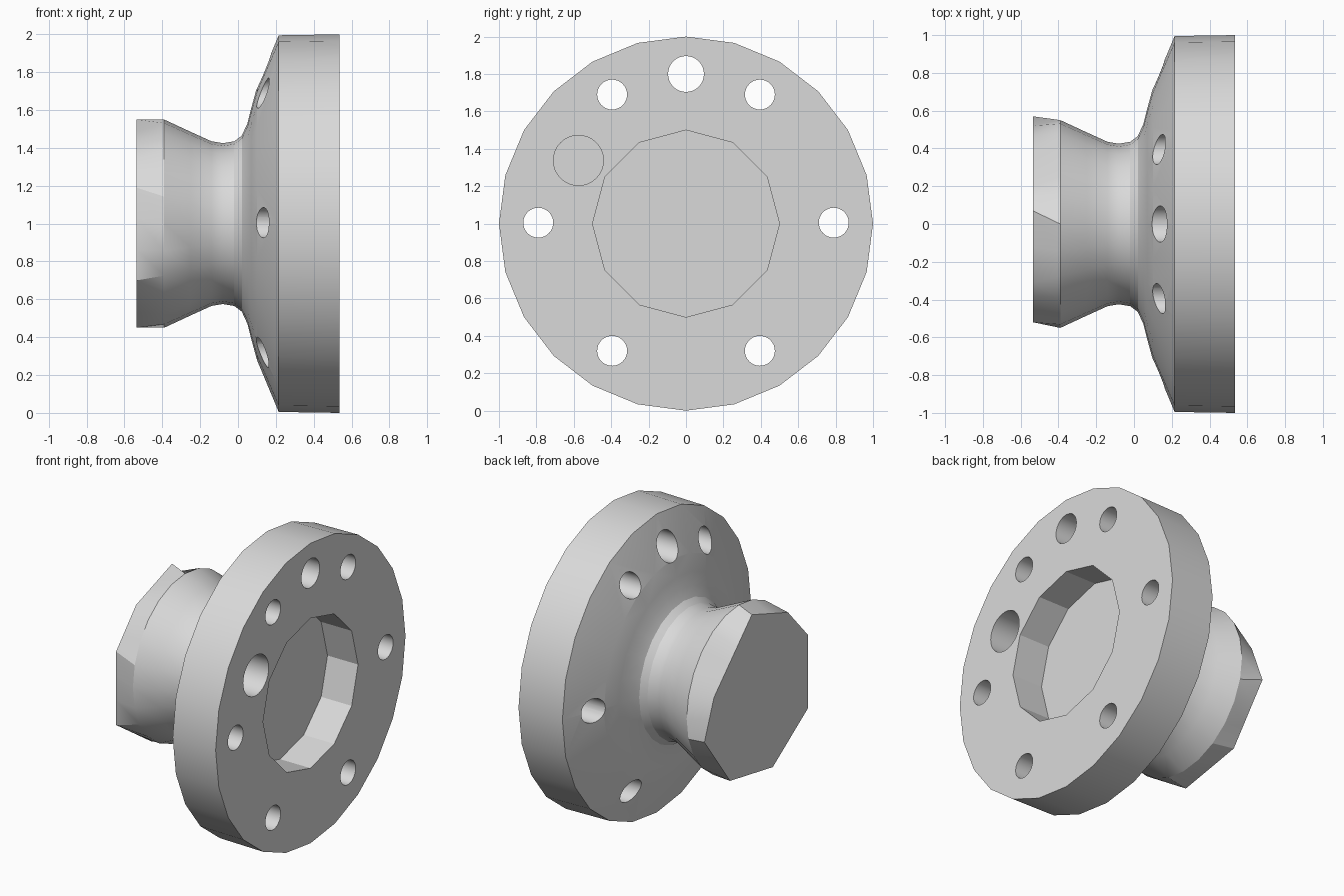
import bpy, bmesh, math
from mathutils import Vector, Matrix

if "Cube" in bpy.data.objects:
    bpy.data.objects.remove(bpy.data.objects["Cube"], do_unlink=True)

SIDES = 24
FRONT = 0.535

grey = bpy.data.materials.new("plain grey")
grey.use_nodes = True
grey.diffuse_color = (0.7, 0.7, 0.7, 1)
grey.node_tree.nodes["Principled BSDF"].inputs["Base Color"].default_value = (0.7, 0.7, 0.7, 1)


def make_object(name, bm):
    bmesh.ops.recalc_face_normals(bm, faces=bm.faces)
    mesh = bpy.data.meshes.new(name)
    bm.to_mesh(mesh)
    bm.free()
    mesh.materials.append(grey)
    obj = bpy.data.objects.new(name, mesh)
    bpy.context.collection.objects.link(obj)
    return obj


def circle_ring(x, radius):
    return [Vector((x, radius * math.cos(a), 1 + radius * math.sin(a)))
            for a in (2 * math.pi * i / SIDES for i in range(SIDES))]


def polygon_ring(x, corners):
    # corners: (slot on the ring, y, height from the axis), straight between
    ring = [None] * SIDES
    for (i, y0, z0), (j, y1, z1) in zip(corners, corners[1:] + corners[:1]):
        steps = (j - i) % SIDES
        for k in range(steps):
            t = k / steps
            ring[(i + k) % SIDES] = Vector((x, y0 + (y1 - y0) * t, 1 + z0 + (z1 - z0) * t))
    return ring


# Hub end: uneven octagon
hub_corners = [(1, .47, .15), (6, .07, .55), (8, -.31, .42), (11, -.52, .19),
               (14, -.52, -.30), (17, -.15, -.55), (20, .30, -.47), (23, .57, -.11)]

# Body profile along the axis: hub, waist, flared back, flange rim
profile = [(-.39, .55), (-.25, .485), (-.14, .435), (-.08, .425), (-.02, .435),
           (.02, .465), (.05, .53), (.07, .61), (.10, .72), (.215, .995), (FRONT, 1.0)]

bm = bmesh.new()
rings = [polygon_ring(-FRONT, hub_corners)] + [circle_ring(x, r) for x, r in profile]
loops = [[bm.verts.new(p) for p in ring] for ring in rings]
for a, b in zip(loops, loops[1:]):
    for i in range(SIDES):
        j = (i + 1) % SIDES
        bm.faces.new((a[i], a[j], b[j], b[i]))
bm.faces.new(loops[0])
bm.faces.new(loops[-1])
body = make_object("flanged_hub", bm)

# Cutters: round prisms along the axis, open past the front face
cutter_bm = bmesh.new()


def add_cutter(y, z, radius, start, sides=32):
    end = FRONT + 0.1
    place = Matrix.Translation(((start + end) / 2, y, z)) @ Matrix.Rotation(math.pi / 2, 4, 'Y')
    bmesh.ops.create_cone(cutter_bm, cap_ends=True, segments=sides, radius1=radius,
                          radius2=radius, depth=end - start, matrix=place)


# Bolt holes, mirrored left and right
for side in (-1, 1):
    for y, z in ((.79, 1.005), (.395, 1.69), (.395, .32)):
        add_cutter(side * y, z, .08, -.03)
add_cutter(0, 1.8, .096, -.03)        # larger top hole
add_cutter(-.575, 1.338, .134, .14)   # blind side hole
add_cutter(0, 1, .5, .31, sides=12)   # centre pocket
cutter = make_object("hole_cutter", cutter_bm)
cutter.hide_render = True

cut = body.modifiers.new("holes", 'BOOLEAN')
cut.operation = 'DIFFERENCE'
cut.solver = 'EXACT'
cut.object = cutter

bpy.ops.object.select_all(action='DESELECT')
body.select_set(True)
bpy.context.view_layer.objects.active = body
bpy.ops.object.modifier_apply(modifier=cut.name)
bpy.data.objects.remove(cutter, do_unlink=True)

bpy.ops.object.shade_smooth_by_angle(angle=math.radians(25))
